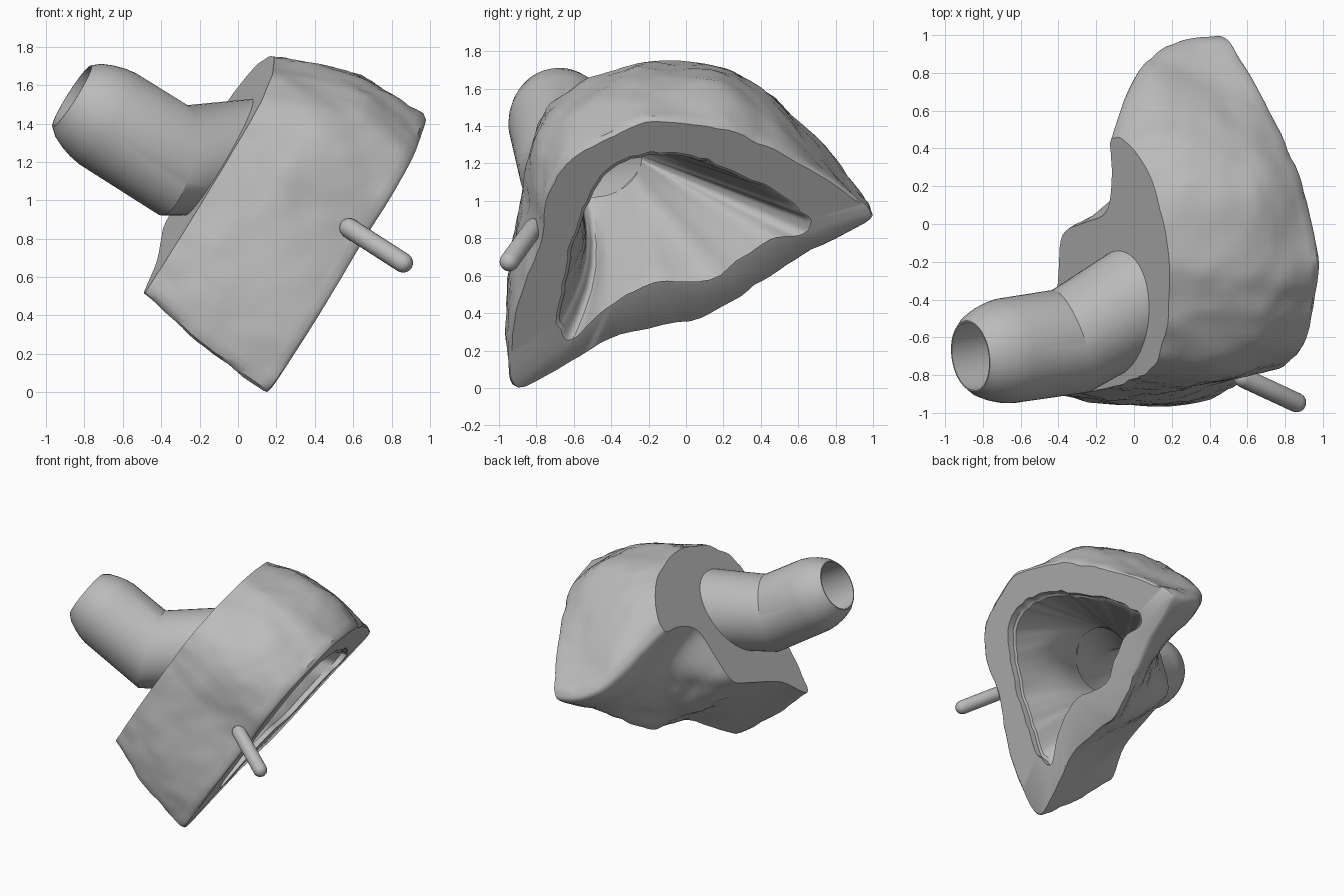
import bpy, bmesh, math
from mathutils import Vector, noise

cube = bpy.data.objects.get("Cube")
if cube:
    bpy.data.objects.remove(cube, do_unlink=True)

grey = bpy.data.materials.new("plain grey")
grey.use_nodes = True
colour = (0.5, 0.5, 0.5, 1)
grey.diffuse_color = colour
grey.node_tree.nodes["Principled BSDF"].inputs["Base Color"].default_value = colour

FRONT, BACK = 0.024, -0.943      # offsets of the two slanted faces
AXIS = Vector((-1, -0.15, 0.63)).normalized()
MIDDLE = Vector((-0.1, 0.85))
HUB = Vector((-0.47, 0.85))      # point the funnel folds fan out from
STEPS = 5


def on_slant(p, t):
    """Place a (y, z) point on the slanted plane at depth t."""
    slope = 0.65 - 0.02 * t
    return Vector((slope * p[1] - 0.15 * p[0] + FRONT + (BACK - FRONT) * t, p[0], p[1]))


def smooth_loop(points):
    """Closed Catmull-Rom curve through the points."""
    pts = [Vector(p) for p in points]
    n, out = len(pts), []
    for i in range(n):
        a, b, c, d = (pts[(i + k) % n] for k in (-1, 0, 1, 2))
        for s in range(STEPS):
            t = s / STEPS
            out.append(0.5 * (2 * b + (c - a) * t + (2 * a - 5 * b + 4 * c - d) * t ** 2
                              + (3 * b - a - 3 * c + d) * t ** 3))
    return out


def finish(bm, name, angle):
    bmesh.ops.recalc_face_normals(bm, faces=bm.faces)
    mesh = bpy.data.meshes.new(name)
    bm.to_mesh(mesh)
    bm.free()
    mesh.materials.append(grey)
    obj = bpy.data.objects.new(name, mesh)
    bpy.context.collection.objects.link(obj)
    bpy.ops.object.select_all(action="DESELECT")
    obj.select_set(True)
    bpy.context.view_layer.objects.active = obj
    bpy.ops.object.shade_smooth_by_angle(angle=math.radians(angle))
    return obj


def loft(bm, rings):
    """Join rings of equal length with quads."""
    loops = [[bm.verts.new(p) for p in ring] for ring in rings]
    for a, b in zip(loops, loops[1:]):
        for i in range(len(a)):
            j = (i + 1) % len(a)
            bm.faces.new((a[i], a[j], b[j], b[i]))
    return loops


# Outlines as (y, z), from the bottom corner round by the pointed end
front = smooth_loop([
    (-.90, -.003), (-.62, .14), (-.35, .29), (.02, .37), (.25, .47), (.45, .60), (.66, .74),
    (.96, .88), (.98, .96), (.86, 1.05), (.61, 1.21), (.40, 1.32), (.18, 1.40), (-.17, 1.43),
    (-.35, 1.37), (-.51, 1.29), (-.67, 1.17), (-.75, 1), (-.78, .79), (-.86, .60),
    (-.93, .36), (-.95, .15)])
back = smooth_loop([
    (-.84, .52), (-.6, .68), (-.26, .80), (-.06, .88), (0, 1.05), (.06, 1.27), (.25, 1.36),
    (.43, 1.40), (.46, 1.46), (.44, 1.52), (.37, 1.61), (.25, 1.69), (.08, 1.74), (-.22, 1.74),
    (-.4, 1.69), (-.55, 1.63), (-.7, 1.54), (-.79, 1.42), (-.83, 1.25), (-.87, 1.02),
    (-.9, .8), (-.89, .64)])
mouth = smooth_loop([
    (-.61, .26), (-.46, .40), (-.29, .51), (-.14, .57), (.07, .57), (.18, .61), (.45, .79),
    (.62, .82), (.66, .89), (.6, .96), (.45, 1.07), (.29, 1.14), (.07, 1.23), (-.14, 1.26),
    (-.27, 1.25), (-.43, 1.16), (-.52, 1.03), (-.59, .85), (-.62, .74), (-.65, .6),
    (-.67, .48), (-.68, .33)])


def shell_ring(t):
    """Outer wall at depth t: bulging over the top, rounded at the point, rough."""
    ring = []
    for f, b in zip(front, back):
        ease = 1 + 0.8 * min(max((f.x - 0.2) / 0.6, 0), 1)
        p = f.lerp(b, t ** ease)
        q = on_slant(p, t)
        out = (p - MIDDLE).normalized()
        up, along = max(out.y, 0), max(out.x, 0)
        bulge = 0.02 * (1 - out.x) + 0.035 * up + 0.12 * up * along
        rough = 0.016 * noise.noise(q * 4) + 0.012 * noise.noise(q * 11)
        ring.append(on_slant(p + out * (bulge * math.sin(math.pi * t) + rough + 0.005), t))
    return ring


def shrink(ring, k, t):
    return [on_slant(MIDDLE + (Vector(p[-2:]) - MIDDLE) * k, t) for p in ring]


# Pipe centre line: leaves the back face at an angle, then bends square to it
bend = Vector((-.335, -.62, 1.208))
base = on_slant((-.475, 1.225), 1)
leg = (bend - base).normalized()
hinge = leg.cross(AXIS).normalized()

# Body: funnel, rim, outer wall and flat back face
bore = []
for p in mouth:
    d = p - HUB
    flat = Vector((0.63 * d.y - 0.15 * d.x, d.x, d.y)).normalized()
    bore.append(base + flat * 0.24)
mouth = [p + (p - MIDDLE) * 0.035 * noise.noise(p.to_3d() * 14) for p in mouth]
lip = shrink(mouth, 0.97, 0.06)


def funnel_ring(k):
    """Funnel wall between bore and lip; the narrow side swells inward."""
    ring = []
    for a, b in zip(bore, lip):
        side = min(max((-0.4 - b.y) / 0.2, 0), 1)
        ring.append(a.lerp(b, k) + Vector((-0.15, 1, 0)) * 0.08 * side * math.sin(math.pi * k))
    return ring


rings = [funnel_ring(i / 6) for i in range(7)]
rings += [shrink(mouth, 1, 0.05), shrink(mouth, 1, 0)]
edge = shell_ring(0)
rings += [shrink(edge, 0.98, 0), shrink(edge, 0.992, 0.008)]
rings += [shell_ring(t) for t in (0.03, 0.08)] + [shell_ring(i / 16) for i in range(2, 17)]
bm = bmesh.new()
loft(bm, rings)
rim_edges = [e for e in bm.edges if e.is_boundary]
bmesh.ops.triangle_fill(bm, edges=rim_edges, use_beauty=True, normal=AXIS)
finish(bm, "funnel_body", 35)


def sweep(name, stations, side, closed=False, count=48):
    """Tube through (centre, normal, radius, stretch) stations."""
    rings = []
    for centre, normal, radius, stretch in stations:
        u = side.cross(normal).normalized() * stretch
        angles = [math.tau * i / count for i in range(count)]
        rings.append([centre + radius * (u * math.cos(a) + side * math.sin(a)) for a in angles])
    bm = bmesh.new()
    loops = loft(bm, rings)
    if closed:
        for loop in (loops[0], loops[-1]):
            bm.faces.new(loop)
    return finish(bm, name, 30)


# Hollow pipe: outer wall with a rounded nose, then the bore back inside
cos_turn = leg.dot(AXIS)
half = (leg + AXIS).normalized()
mitre = 1 / half.dot(AXIS)
outer = [(base, AXIS, 0.29, 1 / cos_turn), (bend, half, 0.282, mitre)]
outer += [(bend + AXIS * d, AXIS, r, 1) for d, r in
          ((.41, .28), (.47, .27), (.53, .252), (.59, .225), (.632, .19))]
inner = [(bend + AXIS * .632, AXIS, .182, 1), (bend + AXIS * .42, AXIS, .2, 1),
         (bend, half, .22, mitre), (base, AXIS, .235, 1 / cos_turn)]
sweep("bent_pipe", outer + inner, hinge)

# Round-ended peg beside the rim
start, end, r = Vector((.58, -.815, .855)), Vector((.86, -.945, .675)), 0.052
way = (end - start).normalized()
arc = [math.radians(a) for a in (5, 25, 45, 65, 90)]
caps = [(start - way * r * math.cos(a), way, r * math.sin(a), 1) for a in arc]
caps += [(end + way * r * math.cos(a), way, r * math.sin(a), 1) for a in reversed(arc)]
sweep("peg", caps, way.orthogonal().normalized(), True, 20)
